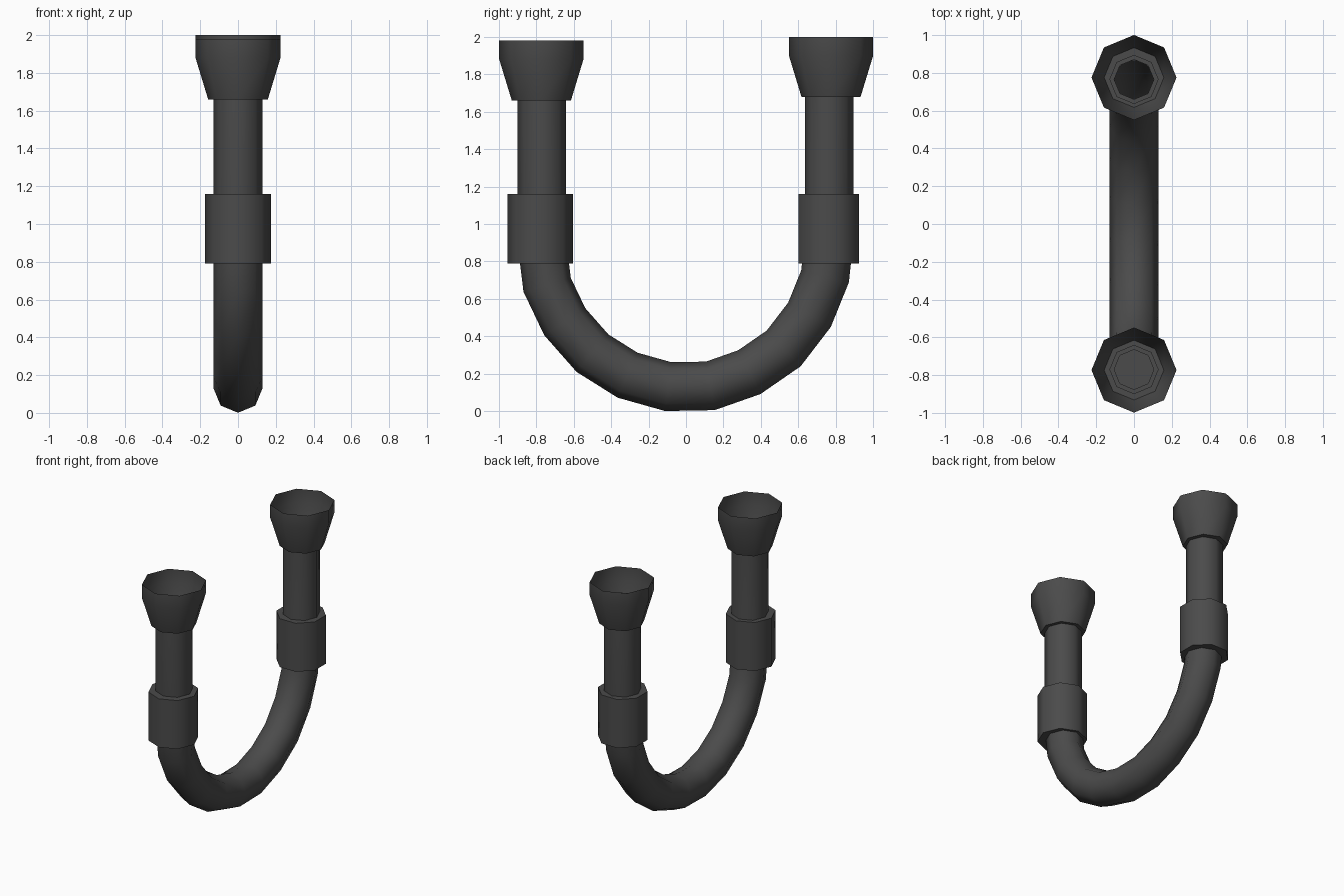
import bpy, math
from mathutils import Vector

if "Cube" in bpy.data.objects:
    bpy.data.objects.remove(bpy.data.objects["Cube"])

SIDES = 8
dark = bpy.data.materials.new("dark_rubber")
dark.diffuse_color = (0.07, 0.07, 0.07, 1)
dark.use_nodes = True
dark.node_tree.nodes["Principled BSDF"].inputs["Base Color"].default_value = dark.diffuse_color


def finish(name, verts, faces):
    mesh = bpy.data.meshes.new(name)
    mesh.from_pydata(verts, [], faces)
    mesh.validate()
    mesh.materials.append(dark)
    obj = bpy.data.objects.new(name, mesh)
    bpy.context.collection.objects.link(obj)
    bpy.ops.object.select_all(action='DESELECT')
    obj.select_set(True)
    bpy.context.view_layer.objects.active = obj
    bpy.ops.object.shade_smooth_by_angle(angle=math.radians(50))
    return obj


def bridge(rings):
    return [(r * SIDES + i, r * SIDES + (i + 1) % SIDES,
             (r + 1) * SIDES + (i + 1) % SIDES, (r + 1) * SIDES + i)
            for r in range(rings - 1) for i in range(SIDES)]


def lathe(name, y, profile, turn=0.0):
    """Octagonal solid of revolution around a vertical axis at (0, y)."""
    verts = []
    for r, z in profile:
        for i in range(SIDES):
            a = 2 * math.pi * i / SIDES + turn
            verts.append((r * math.cos(a), y + r * math.sin(a), z))
    return finish(name, verts, bridge(len(profile)))


def sweep(name, path, radius):
    """Octagonal tube with mitred joints along a (y, z) path."""
    pts = [Vector(p) for p in path]
    verts = []
    for k, p in enumerate(pts):
        before = (p - pts[k - 1]).normalized() if k else None
        after = (pts[k + 1] - p).normalized() if k < len(pts) - 1 else None
        before, after = before or after, after or before
        t = (before + after).normalized()
        n = Vector((t.y, -t.x)) / t.dot(after)
        for i in range(SIDES):
            a = 2 * math.pi * i / SIDES
            q = p + n * radius * math.sin(a)
            verts.append((radius * math.cos(a), q.x, q.y))
    return finish(name, verts, bridge(len(pts)))


# U-shaped tube, its ends standing up inside the cups
R = 0.13
sweep("bent_tube", [
    (-0.77, 1.82), (-0.77, 0.9), (-0.742, 0.675), (-0.648, 0.478),
    (-0.50, 0.31), (-0.312, 0.192), (-0.095, 0.131), (0.13, 0.135),
    (0.338, 0.208), (0.522, 0.335), (0.66, 0.515), (0.743, 0.72),
    (0.765, 0.92), (0.765, 1.84)], R)

# Flared cups, collars and tube lips on each arm
for side, y_cup, y_tube, y_collar, lift, turn in (
        ("front", -0.773, -0.77, -0.78, 0.0, 0.0),
        ("back", 0.775, 0.765, 0.762, 0.02, math.pi / 8)):
    lathe(side + "_cup", y_cup, [
        (0.12, 1.66 + lift), (0.158, 1.66 + lift),
        (0.225, 1.88 + lift), (0.225, 1.98 + lift)])
    lathe(side + "_collar", y_collar, [
        (0.11, 0.79), (0.175, 0.79), (0.175, 1.16), (0.11, 1.16)], turn)
    lip = [(R, 1.82 + lift), (0.105, 1.82 + lift)]
    # front arm is plugged, back arm is open
    lip += [(0.105, 1.66), (0.001, 1.66)] if side == "front" else [(0.105, 1.25)]
    lathe(side + "_tube_lip", y_tube, lip)
